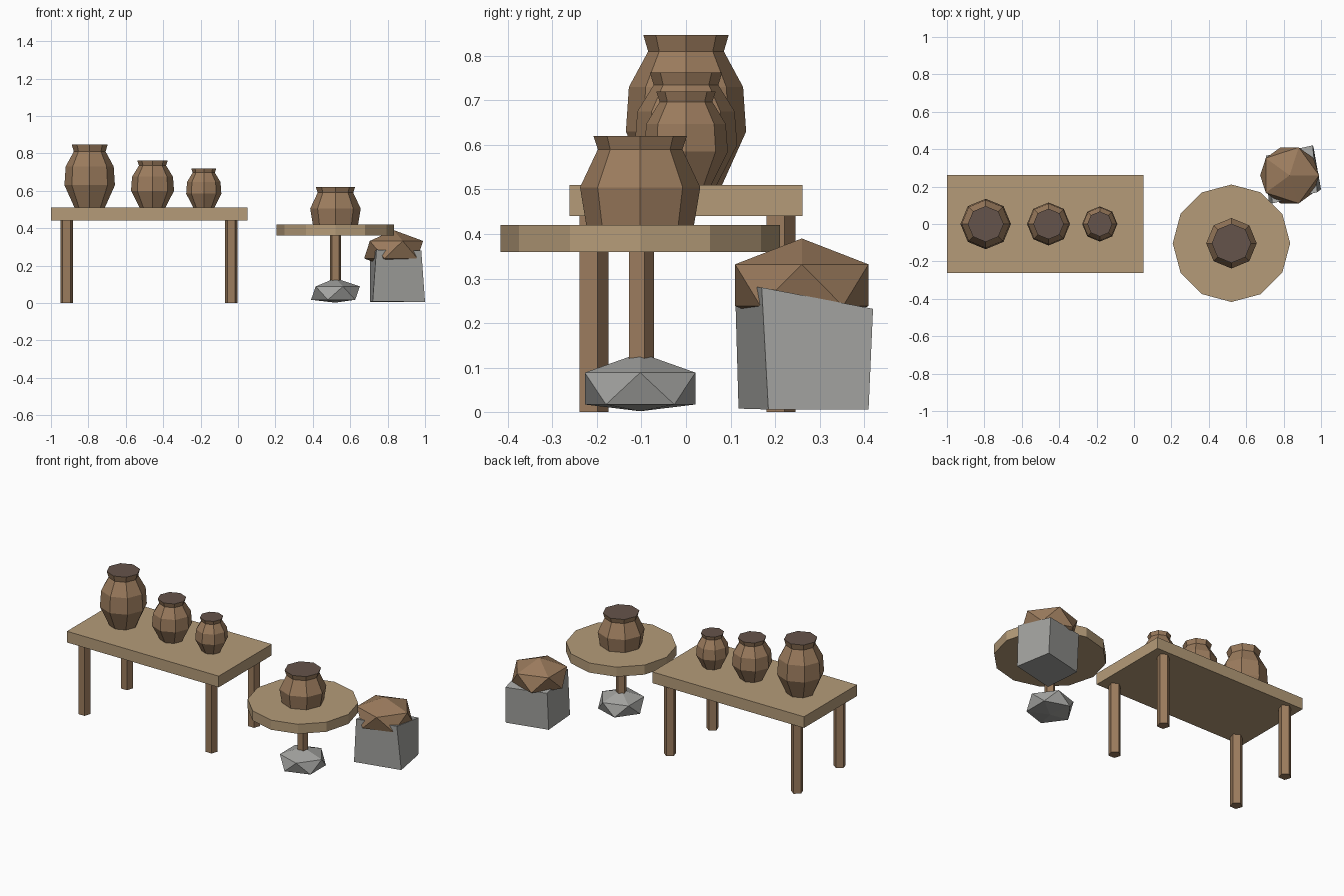
import bpy, bmesh
from math import cos, sin, tau
from mathutils import Matrix

cube = bpy.data.objects.get("Cube")
if cube:
    bpy.data.objects.remove(cube)


def material(name, r, g, b):
    m = bpy.data.materials.new(name)
    m.use_nodes = True
    m.diffuse_color = (r, g, b, 1)
    m.node_tree.nodes["Principled BSDF"].inputs["Base Color"].default_value = (r, g, b, 1)
    return m


plank = material("pale_wood", .46, .33, .19)
brown = material("brown_clay_wood", .33, .20, .11)
dark = material("dark_opening", .13, .088, .07)
stone = material("grey_stone", .37, .37, .355)


def finish(name, bm, *mats):
    bmesh.ops.recalc_face_normals(bm, faces=bm.faces)
    me = bpy.data.meshes.new(name)
    bm.to_mesh(me)
    bm.free()
    for m in mats:
        me.materials.append(m)
    ob = bpy.data.objects.new(name, me)
    bpy.context.collection.objects.link(ob)
    return ob


def lathe(name, x, y, sides, profile, *mats):
    """Stack polygon rings of (radius, height), one corner pointing to the back."""
    bm = bmesh.new()
    rings = [[bm.verts.new((x + r * sin(tau * i / sides), y + r * cos(tau * i / sides), z))
              for i in range(sides)] for r, z in profile]
    for low, high in zip(rings, rings[1:]):
        for i in range(sides):
            j = (i + 1) % sides
            bm.faces.new((low[i], low[j], high[j], high[i]))
    bm.faces.new(rings[0])
    cap = bm.faces.new(rings[-1])
    cap.material_index = len(mats) - 1
    return finish(name, bm, *mats)


def boulder(name, x, y, z, radius, half_height, mat):
    """Squashed icosahedron, flattened where it meets the ground."""
    bm = bmesh.new()
    bmesh.ops.create_icosphere(bm, subdivisions=1, radius=1)
    for v in bm.verts:
        v.co = (x + v.co.x * radius, y + v.co.y * radius, max(z + v.co.z * half_height, .002))
    return finish(name, bm, mat)


# Long table
bm = bmesh.new()
bmesh.ops.create_cube(bm, size=1, matrix=Matrix.Translation((-.475, 0, .475))
                      @ Matrix.Diagonal((1.05, .524, .07, 1)))
finish("table_top", bm, plank)
for side, sx in (("right", -1), ("left", 1)):
    for end, sy in (("front", -1), ("back", 1)):
        lathe(f"{end}_{side}_leg", -.476 + .44 * sx, .21 * sy, 5,
              [(.036, 0), (.036, .44)], brown)

# Row of jars on the table, one shape at three sizes
jar = [(.6, 0), (1, .356), (.95, .653), (.63, .89), (.71, 1)]
for name, x, radius, height in (("large_jar", -.793, .135, .337),
                                ("medium_jar", -.457, .115, .253),
                                ("small_jar", -.183, .094, .21)):
    lathe(name, x, 0, 8, [(radius * r, .51 + height * h) for r, h in jar], brown, dark)

# Round stand with its stone foot and squat pot
cx, cy = .521, -.103
lathe("round_top", cx, cy, 12, [(.314, .36), (.314, .42)], plank)
lathe("stand_post", cx, cy, 5, [(.031, .06), (.031, .36)], brown)
boulder("stand_foot", cx, cy, .053, .146, .08, stone)
lathe("squat_pot", cx, cy, 8,
      [(.121, .42), (.135, .505), (.095, .59), (.105, .62)], brown, dark)

# Rough stone block with a lump of clay on it
bm = bmesh.new()
corners = [(.72, .118, .008), (1, .185, .006), (.96, .41, .006), (.705, .35, .006),
           (.74, .11, .285), (.98, .17, .28), (.955, .42, .232), (.705, .365, .24)]
v = [bm.verts.new(c) for c in corners]
bm.faces.new(v[:4])
bm.faces.new(v[4:])
for i in range(4):
    j = (i + 1) % 4
    bm.faces.new((v[i], v[j], v[j + 4], v[i + 4]))
finish("stone_block", bm, stone)
boulder("clay_lump", .832, .26, .285, .176, .105, brown)
